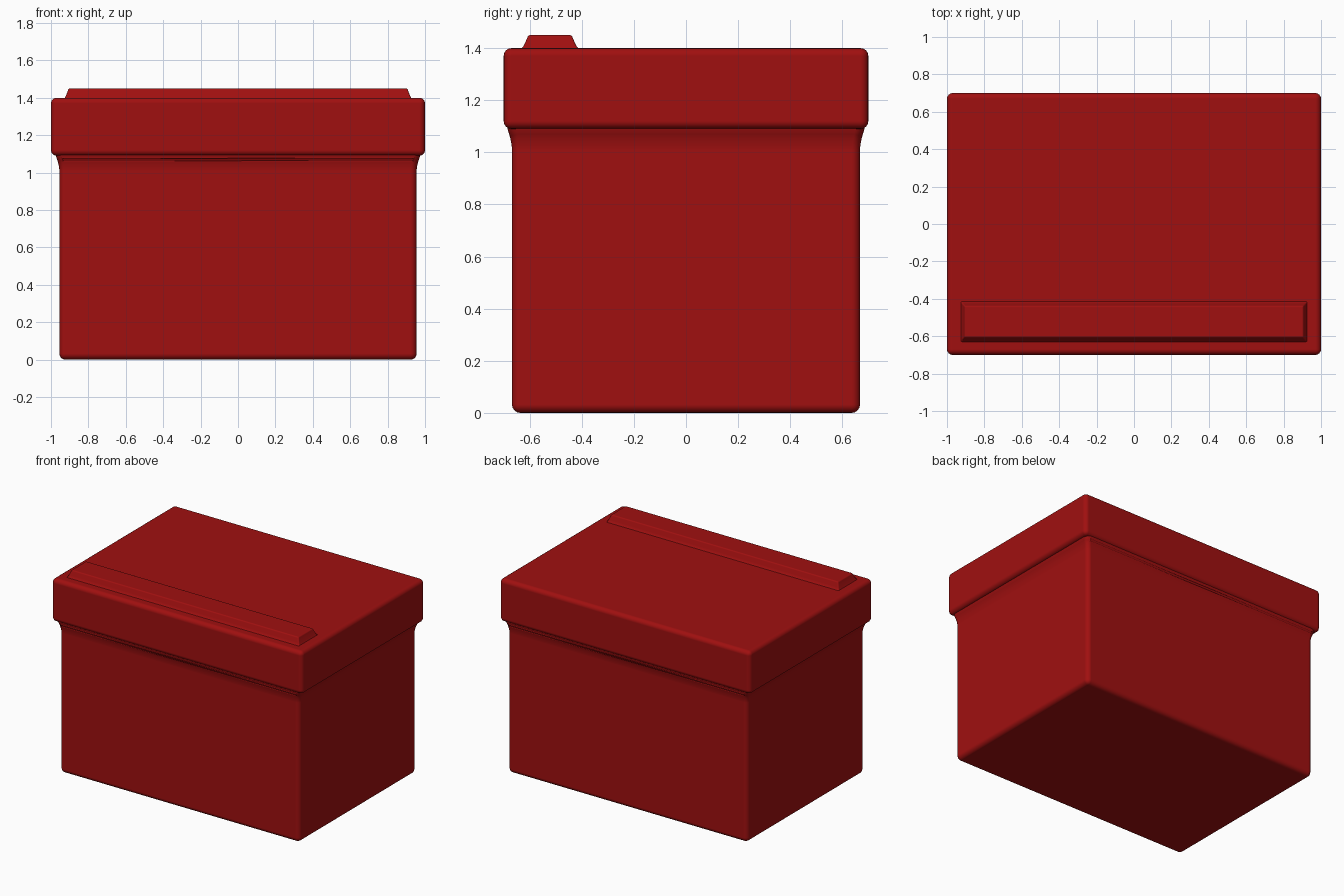
import bpy
import bmesh

if "Cube" in bpy.data.objects:
    bpy.data.objects.remove(bpy.data.objects["Cube"])

red = bpy.data.materials.new("deep red")
red.use_nodes = True
colour = (0.35, 0.005, 0.005, 1)
red.diffuse_color = colour
red.node_tree.nodes["Principled BSDF"].inputs["Base Color"].default_value = colour


def stacked_box(name, rings, centre_y=0, bevel=0.03):
    """Closed box lofted through rings of (half width, half depth, height)."""
    bm = bmesh.new()
    loops = []
    for hx, hy, z in rings:
        corners = [(-hx, -hy), (hx, -hy), (hx, hy), (-hx, hy)]
        loops.append([bm.verts.new((x, y + centre_y, z)) for x, y in corners])
    for low, high in zip(loops, loops[1:]):
        for i in range(4):
            j = (i + 1) % 4
            bm.faces.new((low[i], low[j], high[j], high[i]))
    bm.faces.new(loops[0][::-1])
    bm.faces.new(loops[-1])
    mesh = bpy.data.meshes.new(name)
    bm.to_mesh(mesh)
    bm.free()
    mesh.materials.append(red)
    obj = bpy.data.objects.new(name, mesh)
    bpy.context.collection.objects.link(obj)

    # Soft rounded edges with flat-looking sides
    mod = obj.modifiers.new("soft edges", 'BEVEL')
    mod.width = bevel
    mod.segments = 4
    mod.limit_method = 'ANGLE'
    mod.angle_limit = 0.2
    mod.harden_normals = True
    bpy.ops.object.select_all(action='DESELECT')
    obj.select_set(True)
    bpy.context.view_layer.objects.active = obj
    bpy.ops.object.shade_smooth()
    return obj


# Box body, flaring out slightly under the lid
stacked_box("box_body", [(0.955, 0.668, 0), (0.955, 0.668, 1.04),
                         (0.98, 0.69, 1.1), (0.98, 0.69, 1.2)], bevel=0.04)

# Overhanging lid
stacked_box("lid", [(1, 0.7, 1.09), (1, 0.7, 1.4)], bevel=0.03)

# Raised handle bar near the front of the lid, with a spreading foot
stacked_box("lid_handle", [(0.935, 0.12, 1.385), (0.92, 0.1, 1.41),
                           (0.905, 0.083, 1.45)], centre_y=-0.522, bevel=0.007)
